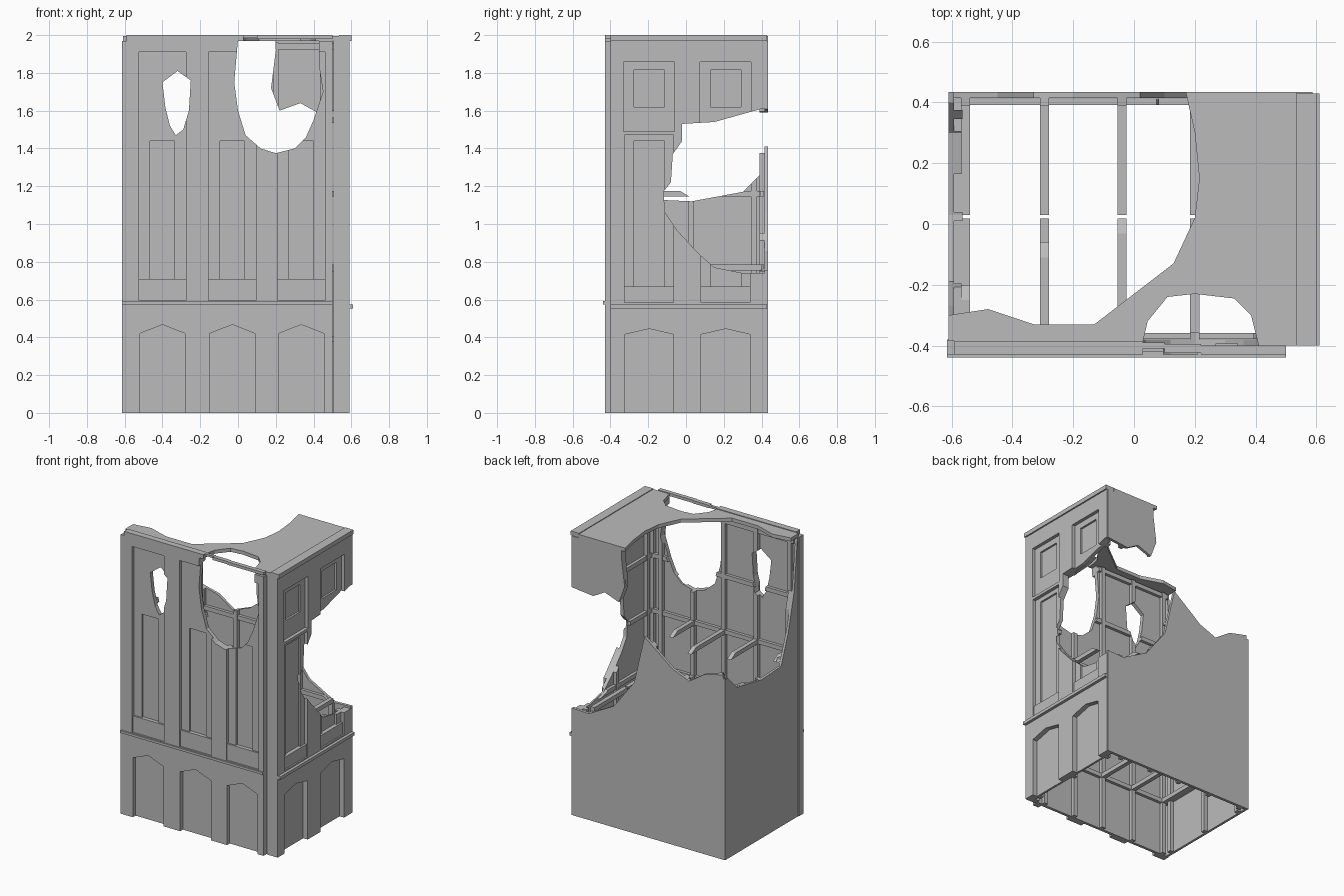
import bpy
import bmesh
from mathutils import Vector

if "Cube" in bpy.data.objects:
    bpy.data.objects.remove(bpy.data.objects["Cube"], do_unlink=True)

stone = bpy.data.materials.new("grey stone")
stone.use_nodes = True
stone.diffuse_color = (0.5, 0.5, 0.5, 1)
stone.node_tree.nodes["Principled BSDF"].inputs["Base Color"].default_value = (0.5, 0.5, 0.5, 1)


def add_prism(bm, axis, points, a, b):
    """Extrude a 2D outline along an axis from a to b."""
    place = {"x": lambda p, d: (d, p[0], p[1]),
             "y": lambda p, d: (p[0], d, p[1]),
             "z": lambda p, d: (p[0], p[1], d)}[axis]
    low = [bm.verts.new(place(p, a)) for p in points]
    high = [bm.verts.new(place(p, b)) for p in points]
    faces = [bm.faces.new(low), bm.faces.new(high)]
    n = len(points)
    for i in range(n):
        j = (i + 1) % n
        faces.append(bm.faces.new((low[i], low[j], high[j], high[i])))
    bmesh.ops.recalc_face_normals(bm, faces=faces)


def rect(u0, u1, v0, v1):
    return [(u0, v0), (u1, v0), (u1, v1), (u0, v1)]


def make(name, prisms):
    bm = bmesh.new()
    for p in prisms:
        add_prism(bm, *p)
    mesh = bpy.data.meshes.new(name)
    bm.to_mesh(mesh)
    bm.free()
    mesh.materials.append(stone)
    ob = bpy.data.objects.new(name, mesh)
    bpy.context.scene.collection.objects.link(ob)
    return ob


def box(x0, x1, y0, y1, z0, z1):
    return ("z", rect(x0, x1, y0, y1), z0, z1)


def carve(ob, cutters):
    """Cut each prism out of the object and bake the result."""
    tools = []
    for c in cutters:
        tool = make("cutter", [c])
        tool.hide_render = True
        tools.append(tool)
        mod = ob.modifiers.new("cut", "BOOLEAN")
        mod.operation, mod.solver, mod.object = "DIFFERENCE", "EXACT", tool
        mod.use_self = True
    graph = bpy.context.evaluated_depsgraph_get()
    baked = bpy.data.meshes.new_from_object(ob.evaluated_get(graph))
    ob.modifiers.clear()
    ob.data = baked
    for tool in tools:
        bpy.data.objects.remove(tool, do_unlink=True)


def arch(c, half, side, peak):
    return [(c - half, -0.1), (c + half, -0.1), (c + half, side), (c, peak), (c - half, side)]


# Broken openings in each wall
front_hole = ("y", [(0, 1.98), (-.02, 1.75), (0, 1.6), (.04, 1.47), (.12, 1.4), (.2, 1.375), (.3, 1.4),
                    (.36, 1.46), (.4, 1.55), (.45, 1.7), (.43, 1.83), (.43, 1.98)], -.5, -.3)
front_gap = ("y", [(-.32, 1.81), (-.25, 1.76), (-.26, 1.6), (-.29, 1.5), (-.33, 1.47), (-.36, 1.52),
                   (-.385, 1.62), (-.4, 1.75)], -.5, -.3)
right_hole = ("x", [(.6, 1.62), (.4, 1.61), (.15, 1.54), (-.02, 1.53), (-.02, 1.44), (-.07, 1.37),
                    (-.08, 1.22), (-.12, 1.17), (-.11, 1.06), (-.05, .97), (.06, .85), (.15, .77),
                    (.3, .74), (.6, .74)], .49, .7)
back_hole = ("y", [(.7, .76), (.455, .75), (.258, .857), (.1, 1.065), (.02, 1.41), (-.2, 1.24),
                   (-.33, 1.19), (-.45, 1.27), (-.7, 1.33), (-.7, 2.1), (.19, 2.1), (.2, 1.92),
                   (.175, 1.72), (.22, 1.6), (.33, 1.64), (.42, 1.59), (.7, 1.62)], .35, .6)
left_hole = ("x", [(.6, 1.32), (.4, 1.27), (.3, 1.17), (.03, 1.12), (-.19, 1.13), (-.27, 1.34), (-.337, 1.61),
                   (-.385, 2.1), (.6, 2.1)], -.7, -.53)

# Front wall with arched bays below and tall stepped panels above
front = make("front_wall", [box(-.615, .5, -.43, -.38, 0, 1.97)])
cuts = []
for c in (-.4, -.03, .335):
    cuts.append(("y", arch(c, .12, .42, .467), -.5, -.4))
    cuts.append(("y", rect(c - .125, c + .125, .71, 1.91), -.5, -.408))
    cuts.append(("y", rect(c - .125, c + .125, .595, .711), -.5, -.42))
    cuts.append(("y", rect(c - .065, c + .065, .71, 1.44), -.5, -.393))
carve(front, cuts + [front_hole, front_gap])
make("front_ledge", [box(-.615, .5, -.44, -.42, .575, .592)])
make("front_cornice", [box(-.59, .03, -.43, -.385, 1.97, 2), box(.03, .1, -.41, -.39, 1.985, 2),
                       box(.1, .22, -.425, -.395, 1.98, 2), box(.22, .5, -.43, -.4, 1.98, 2)])

# Right wall with arched bays, tall panels and small upper windows
right = make("right_wall", [box(.54, .59, -.4, .43, 0, 1.97)])
cuts = []
for c in (-.195, .21):
    cuts.append(("x", arch(c, .13, .415, .445), .555, .7))
    cuts.append(("x", rect(c - .13, c + .13, .67, 1.47), .566, .7))
    cuts.append(("x", rect(c - .13, c + .13, .585, .671), .58, .7))
    cuts.append(("x", rect(c - .08, c + .08, .67, 1.44), .552, .7))
    cuts.append(("x", rect(c - .135, c + .135, 1.49, 1.857), .566, .7))
    cuts.append(("x", rect(c - .08, c + .08, 1.62, 1.815), .552, .7))
carve(right, cuts + [right_hole])
make("corner_pier", [box(.505, .541, -.4, -.36, 0, 1.97)])
make("right_ledge", [box(.58, .61, -.4, .43, .553, .575)])
make("right_cornice", [box(.535, .6, -.4, .43, 1.97, 2)])

# Plain back and left walls
back = make("back_wall", [box(-.595, .588, .415, .435, 0, 1.97)])
carve(back, [back_hole])
left = make("left_wall", [box(-.61, -.593, -.385, .435, 0, 1.97)])
carve(left, [left_hole])

# Torn roof slab
make("roof", [("z", [(.17, .435), (.2, .3), (.215, .15), (.2, .02), (.13, -.13), (-.13, -.33), (-.33, -.33),
                     (-.48, -.28), (-.61, -.3), (-.61, -.385), (.03, -.385), (.045, -.32), (.11, -.24),
                     (.2, -.23), (.33, -.245), (.385, -.3), (.41, -.4), (.536, -.4), (.536, .435)],
               1.97, 1.995)])

# Timber framing inside the walls
levels = (.39, .77, 1.16, 1.55, 1.94)
posts_x = (-.555, -.295, -.04, .2, .45)
posts_y = (-.32, .025, .36)
t = .015


def frame_x(name, y0, y1, cutters):
    parts = [box(x - t, x + t, y0, y1, 0, 1.96) for x in posts_x]
    parts += [box(-.59, .53, y0 + .002, y1 - .003, z - t, z + t) for z in levels]
    carve(make(name, parts), cutters)


def frame_y(name, x0, x1, cutters):
    parts = [box(x0, x1, y - t, y + t, 0, 1.96) for y in posts_y]
    parts += [box(x0 + .002, x1 - .003, -.37, .41, z - t, z + t) for z in levels]
    carve(make(name, parts), cutters)


frame_x("front_framing", -.381, -.355, [front_hole, front_gap])
frame_x("back_framing", .39, .416, [back_hole])
frame_y("left_framing", -.594, -.565, [left_hole])
frame_y("right_framing", .515, .541, [right_hole])

# Floor joists, split at the middle and snapped off on the upper floor
joists = []
for x in posts_x:
    for z in levels[:2]:
        joists.append(box(x - t, x + t, -.36, .018, z - t, z + t))
        joists.append(box(x - t, x + t, .03, .4, z - t, z + t))
for x, end in zip(posts_x[:4], (-.2, -.06, .018, -.12)):
    joists.append(("x", [(-.36, 1.145), (end, 1.145), (end - .05, 1.175), (-.36, 1.175)], x - t, x + t))
make("floor_joists", joists)
